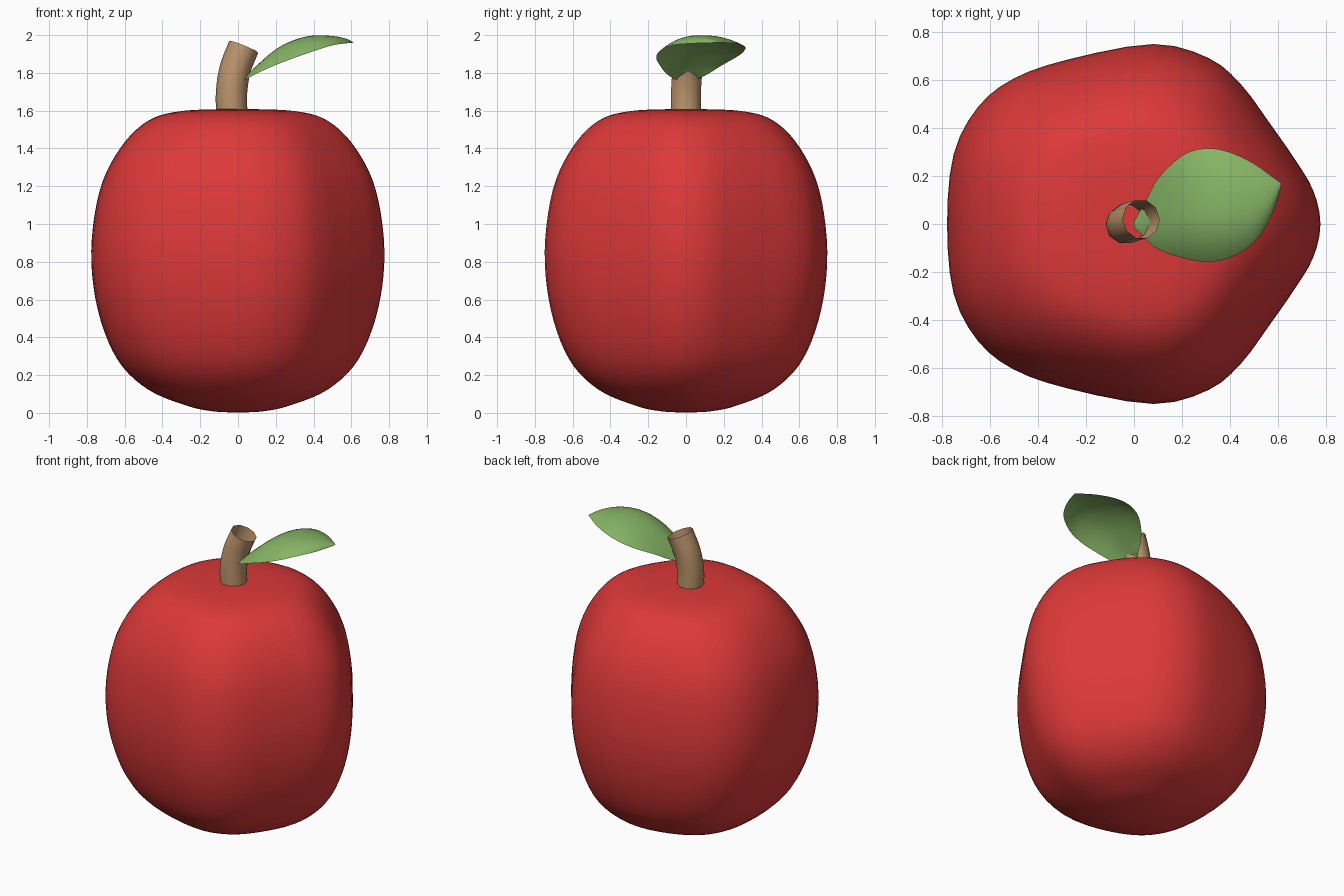
import bpy, math
from mathutils import Vector

if "Cube" in bpy.data.objects:
    bpy.data.objects.remove(bpy.data.objects["Cube"])


def spline(pts, n, closed=False):
    """Catmull-Rom resample, n steps per segment."""
    p = [Vector(q) for q in pts]
    ext = [p[-1]] + p + [p[0], p[1]] if closed else [2 * p[0] - p[1]] + p + [2 * p[-1] - p[-2]]
    out = []
    for i in range(len(ext) - 3):
        a, b, c, d = ext[i:i + 4]
        for k in range(n):
            t = k / n
            out.append(0.5 * (2 * b + (c - a) * t + (2 * a - 5 * b + 4 * c - d) * t * t
                              + (3 * b - a - 3 * c + d) * t ** 3))
    if not closed:
        out.append(p[-1])
    return out


def loft(name, rings, color, wrap=True, caps=False):
    """Skin a list of equal-length point rings."""
    m = len(rings[0])
    verts = [v for r in rings for v in r]
    faces = []
    for i in range(len(rings) - 1):
        for j in range(m if wrap else m - 1):
            k = (j + 1) % m
            faces.append((i * m + j, i * m + k, (i + 1) * m + k, (i + 1) * m + j))
    if caps:
        faces.append(tuple(reversed(range(m))))
        faces.append(tuple(range(len(verts) - m, len(verts))))
    mesh = bpy.data.meshes.new(name)
    mesh.from_pydata(verts, [], faces)
    obj = bpy.data.objects.new(name, mesh)
    bpy.context.collection.objects.link(obj)
    mesh.polygons.foreach_set("use_smooth", [True] * len(faces))
    mat = bpy.data.materials.new(name + "_color")
    mat.diffuse_color = color
    mat.use_nodes = True
    mat.node_tree.nodes["Principled BSDF"].inputs["Base Color"].default_value = mat.diffuse_color
    mesh.materials.append(mat)
    return obj


# Apple body: five-lobed outline swept along a rounded profile, rounder near the poles
half = [(0.745, 0.14), (0.668, 0.27), (0.56, 0.425), (0.445, 0.58), (0.31, 0.69),
        (0.08, 0.748), (-0.27, 0.685), (-0.50, 0.605), (-0.65, 0.485), (-0.75, 0.29)]
outline = spline([(0.775, 0)] + half + [(-0.777, 0)]
                 + [(x, -y) for x, y in reversed(half)], 3, closed=True)
profile = spline([(0.01, 0.002), (0.13, 0.008), (0.27, 0.037), (0.48, 0.125), (0.64, 0.285),
                  (0.742, 0.55), (0.775, 0.86), (0.73, 1.18), (0.625, 1.40), (0.48, 1.545),
                  (0.30, 1.598), (0.01, 1.61)], 5)
rings = []
for r, z in profile:
    f = min(1, r / 0.775)
    rings.append([(*(p * f * (f + (1 - f) * 0.765 / p.length)), z) for p in outline])
loft("apple_body", rings, (0.72, 0.04, 0.04, 1), caps=True)

# Stem: bent open tube
path = spline([(-0.033, 0.0, 1.58), (-0.034, 0.0, 1.70), (-0.015, 0.008, 1.82),
               (0.03, 0.02, 1.938)], 4)
rings = []
for i, c in enumerate(path):
    d = (path[min(i + 1, len(path) - 1)] - path[max(i - 1, 0)]).normalized()
    u = Vector((0, 1, 0)).cross(d).normalized()
    v = d.cross(u)
    rings.append([c + 0.083 * (math.cos(a) * u + math.sin(a) * v)
                  for a in (math.tau * k / 10 for k in range(10))])
loft("stem", rings, (0.50, 0.30, 0.15, 1))

# Leaf: domed sheet, stations of x, near edge y, far edge y, ridge z, near edge z, far edge z
stations = [(0.0, -0.01, 0.01, 1.75, 1.75, 1.75), (0.05, -0.065, 0.10, 1.79, 1.77, 1.785),
            (0.10, -0.105, 0.19, 1.84, 1.797, 1.84), (0.20, -0.14, 0.285, 1.925, 1.842, 1.895),
            (0.30, -0.157, 0.315, 1.975, 1.88, 1.93), (0.40, -0.14, 0.298, 1.998, 1.915, 1.948),
            (0.50, -0.075, 0.25, 1.995, 1.946, 1.957), (0.57, 0.03, 0.20, 1.982, 1.956, 1.96),
            (0.612, 0.155, 0.17, 1.962, 1.96, 1.96)]
leaf = []
for x, y0, y1, top, near, far in (tuple(v) for v in spline(stations, 3)):
    leaf.append([(x, (y0 + y1) / 2 + s * (y1 - y0) / 2,
                  top + ((near if s < 0 else far) - top) * abs(s) ** 2.4)
                 for s in (math.sin(math.pi * (k / 16 - 0.5)) for k in range(17))])
loft("leaf", list(reversed(leaf)), (0.24, 0.46, 0.13, 1), wrap=False)
